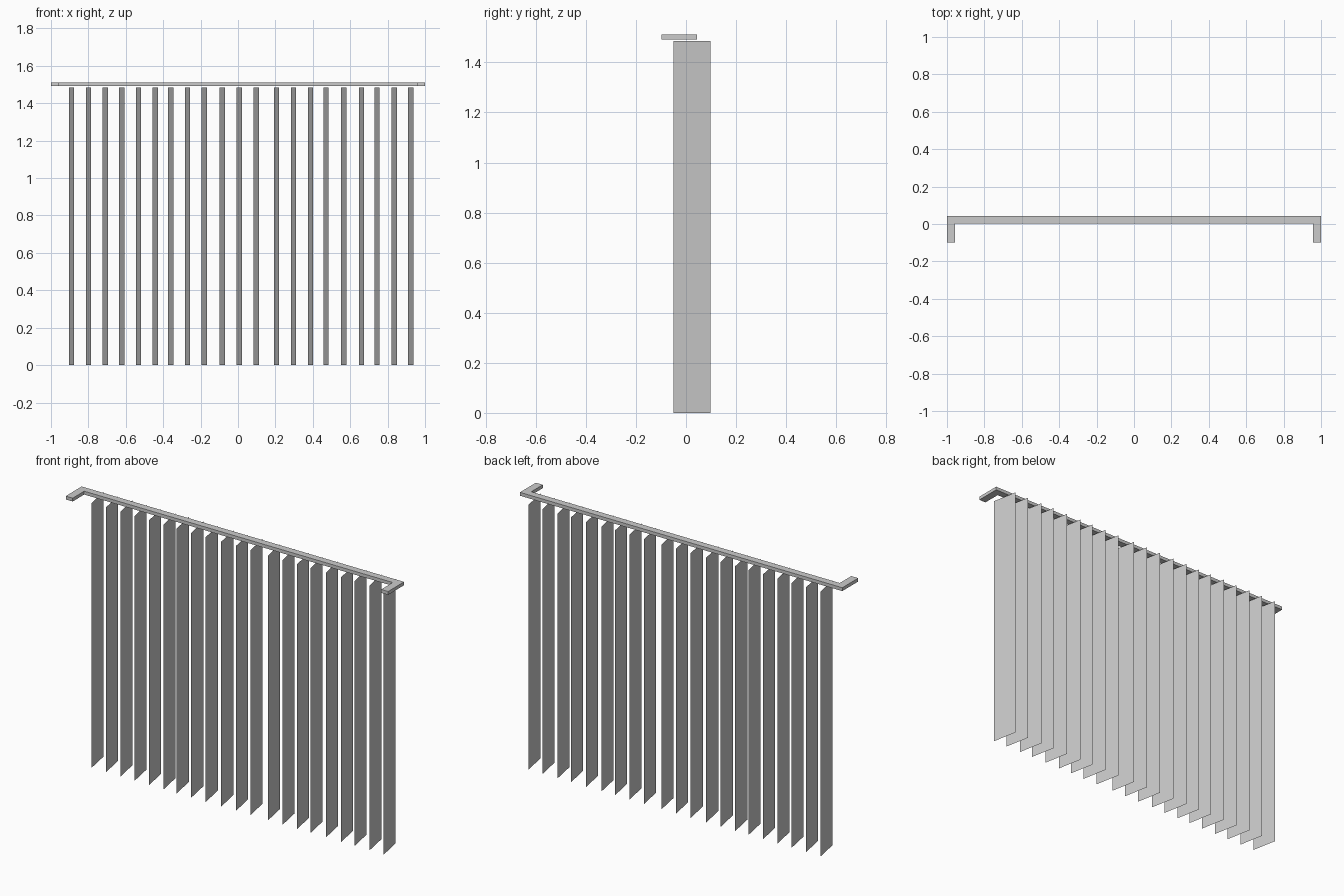
import bpy
import bmesh

if "Cube" in bpy.data.objects:
    bpy.data.objects.remove(bpy.data.objects["Cube"])


def make_object(name, bm):
    mesh = bpy.data.meshes.new(name)
    bm.to_mesh(mesh)
    bm.free()
    obj = bpy.data.objects.new(name, mesh)
    bpy.context.collection.objects.link(obj)
    return obj


# Head rail: U-shaped outline with wall returns, extruded upwards
Z0, Z1 = 1.492, 1.511
half = [(1.0, 0.043), (1.0, -0.098), (0.957, -0.098), (0.957, 0.004)]
outline = half + [(-x, y) for x, y in reversed(half)]
bm = bmesh.new()
face = bm.faces.new([bm.verts.new((x, y, Z0)) for x, y in outline])
ext = bmesh.ops.extrude_face_region(bm, geom=[face])
top = [g for g in ext["geom"] if isinstance(g, bmesh.types.BMVert)]
bmesh.ops.translate(bm, verts=top, vec=(0, 0, Z1 - Z0))
bmesh.ops.recalc_face_normals(bm, faces=bm.faces)
make_object("head_rail", bm)

# Vertical slats: thin single sheets, all turned by the same small angle
SLAT_X = [-0.89, -0.80, -0.71, -0.622, -0.532, -0.442, -0.36, -0.27, -0.18,
          -0.084, 0.007, 0.097, 0.206, 0.297, 0.387, 0.47, 0.565, 0.66,
          0.743, 0.836, 0.924]
HALF_X, FRONT, BACK, HEIGHT = 0.014, -0.049, 0.098, 1.485
for i, x in enumerate(SLAT_X):
    bm = bmesh.new()
    corners = [(x + HALF_X, FRONT, 0), (x - HALF_X, BACK, 0),
               (x - HALF_X, BACK, HEIGHT), (x + HALF_X, FRONT, HEIGHT)]
    bm.faces.new([bm.verts.new(c) for c in corners])
    bmesh.ops.reverse_faces(bm, faces=bm.faces[:])
    bm.normal_update()
    slat = make_object(f"slat_{i + 1:02d}", bm)
    # Sheet faces towards the back right
    if slat.data.polygons[0].normal.x < 0:
        slat.data.flip_normals()
